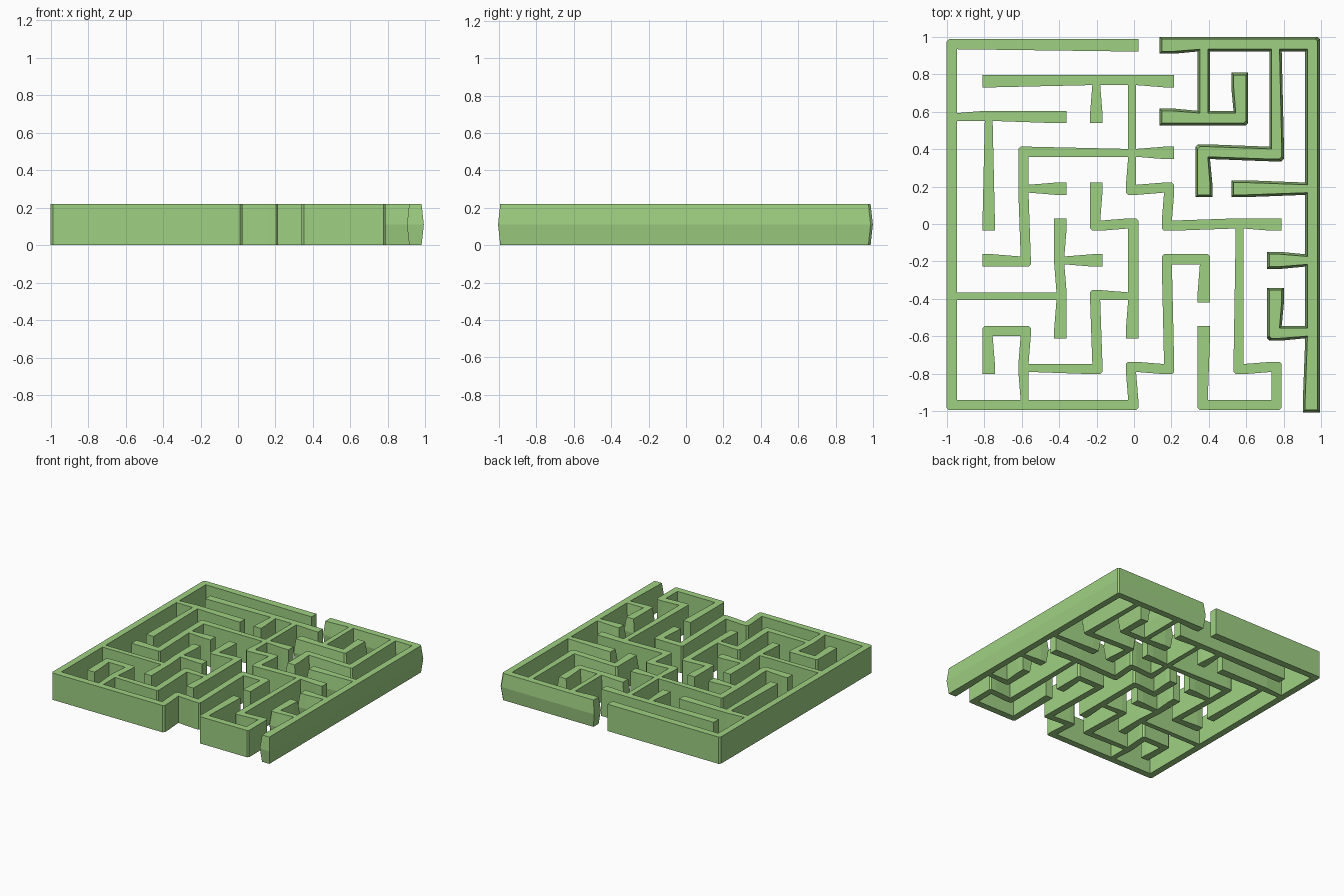
import bpy
import bmesh

if "Cube" in bpy.data.objects:
    bpy.data.objects.remove(bpy.data.objects["Cube"], do_unlink=True)

PITCH = 0.1914      # spacing of the wall grid
HEIGHT = 0.22
OPEN, JOINED = 0.033, 0.021   # half widths on free sides and on sides with a wall
DIRECTIONS = [(1, 0), (0, 1), (-1, 0), (0, -1)]

green = bpy.data.materials.new("leaf_green")
green.use_nodes = True
color = (0.345, 0.63, 0.225, 1.0)
green.diffuse_color = color
shader = next(n for n in green.node_tree.nodes if n.type == 'BSDF_PRINCIPLED')
shader.inputs["Base Color"].default_value = color


def sign(value):
    return (value > 0) - (value < 0)


def connect(paths):
    """Turn wall paths into a map: node -> {direction: next node}."""
    arms = {}
    for path in paths:
        for a, b in zip(path, path[1:]):
            dx, dy = sign(b[0] - a[0]), sign(b[1] - a[1])
            arms.setdefault(a, {})[(dx, dy)] = b
            arms.setdefault(b, {})[(-dx, -dy)] = a
    return arms


def build_walls(name, paths, levels):
    """One closed wall network; levels are (height, extra half width)."""
    arms = connect(paths)
    bm = bmesh.new()
    corners = {}
    last = len(levels) - 1

    def corner(node, sx, sy, level):
        key = (node, sx, sy, level)
        if key not in corners:
            z, swell = levels[level]
            near_x = JOINED if (sx, 0) in arms[node] else OPEN
            near_y = JOINED if (0, sy) in arms[node] else OPEN
            x = node[0] * PITCH - 0.01 + sx * (near_x + swell)
            y = node[1] * PITCH - 0.003 + sy * (near_y + swell)
            corners[key] = bm.verts.new((x, y, z))
        return corners[key]

    def side(a, b):
        for k in range(last):
            bm.faces.new([corner(*a, k), corner(*b, k),
                          corner(*b, k + 1), corner(*a, k + 1)])

    def caps(ring):
        for k in (0, last):
            bm.faces.new([corner(*c, k) for c in ring])

    for node, links in arms.items():
        caps([(node, 1, 1), (node, -1, 1), (node, -1, -1), (node, 1, -1)])
        for dx, dy in DIRECTIONS:
            # the two corners of this node on the side facing the direction
            left = (node, dx - dy, dy + dx)
            right = (node, dx + dy, dy - dx)
            if (dx, dy) not in links:
                side(left, right)
            elif dx + dy > 0:
                other = links[(dx, dy)]
                far_left = (other, -dx - dy, dx - dy)
                far_right = (other, dy - dx, -dx - dy)
                side(left, far_left)
                side(right, far_right)
                caps([left, far_left, far_right, right])

    # clip the outer corner of every turn
    sharp = []
    for node, links in arms.items():
        if len(links) == 2:
            (ax, ay), (bx, by) = links
            sx, sy = -(ax + bx), -(ay + by)
            if sx and sy:
                sharp += [bm.edges.get((corner(node, sx, sy, k), corner(node, sx, sy, k + 1)))
                          for k in range(last)]
    bmesh.ops.bevel(bm, geom=sharp, offset=0.012, segments=1, affect='EDGES', profile=0.5)
    bmesh.ops.recalc_face_normals(bm, faces=bm.faces)

    mesh = bpy.data.meshes.new(name)
    bm.to_mesh(mesh)
    bm.free()
    mesh.materials.append(green)
    obj = bpy.data.objects.new(name, mesh)
    bpy.context.collection.objects.link(obj)
    return obj


straight = [(0, 0), (HEIGHT, 0)]
swollen = [(0, 0), (HEIGHT / 2, 0.012), (HEIGHT, 0)]

# left boundary, with the branches that grow from it
build_walls("left_boundary_walls", [
    [(0, 5), (-5, 5), (-5, 3), (-5, -2), (-5, -5), (-3, -5), (0, -5),
     (0, -4), (1, -4), (1, -1), (2, -1), (2, -2)],
    [(-5, 3), (-4, 3), (-2, 3)],
    [(-4, 3), (-4, 0)],
    [(-5, -2), (-2, -2)],
    [(-2, 0), (-2, -1), (-2, -2), (-2, -3)],
    [(-2, -1), (-1, -1)],
    [(-3, -5), (-3, -4), (-3, -3), (-4, -3), (-4, -4)],
    [(-3, -4), (-1, -4), (-1, -2), (0, -2)],
    [(-1, 1), (-1, 0), (0, 0), (0, -2), (0, -3)],
], straight)

# free-standing walls through the middle
build_walls("middle_walls", [
    [(-4, 4), (-1, 4), (0, 4), (1, 4)],
    [(-1, 4), (-1, 3)],
    [(0, 4), (0, 2), (0, 1), (1, 1), (1, 0), (3, 0), (4, 0)],
    [(1, 2), (0, 2), (-3, 2), (-3, 1), (-3, -1), (-4, -1)],
    [(-3, 1), (-2, 1)],
    [(3, 0), (3, -4), (4, -4), (4, -5), (2, -5), (2, -3)],
], straight)

# right boundary, whose walls swell at half height
build_walls("right_boundary_walls", [
    [(1, 5), (2, 5), (4, 5), (5, 5), (5, 1), (5, -1), (5, -3), (5, -5)],
    [(2, 5), (2, 3), (1, 3)],
    [(2, 3), (3, 3), (3, 4)],
    [(4, 5), (4, 2), (2, 2), (2, 1)],
    [(5, 1), (3, 1)],
    [(5, -1), (4, -1)],
    [(5, -3), (4, -3), (4, -2)],
], swollen)
